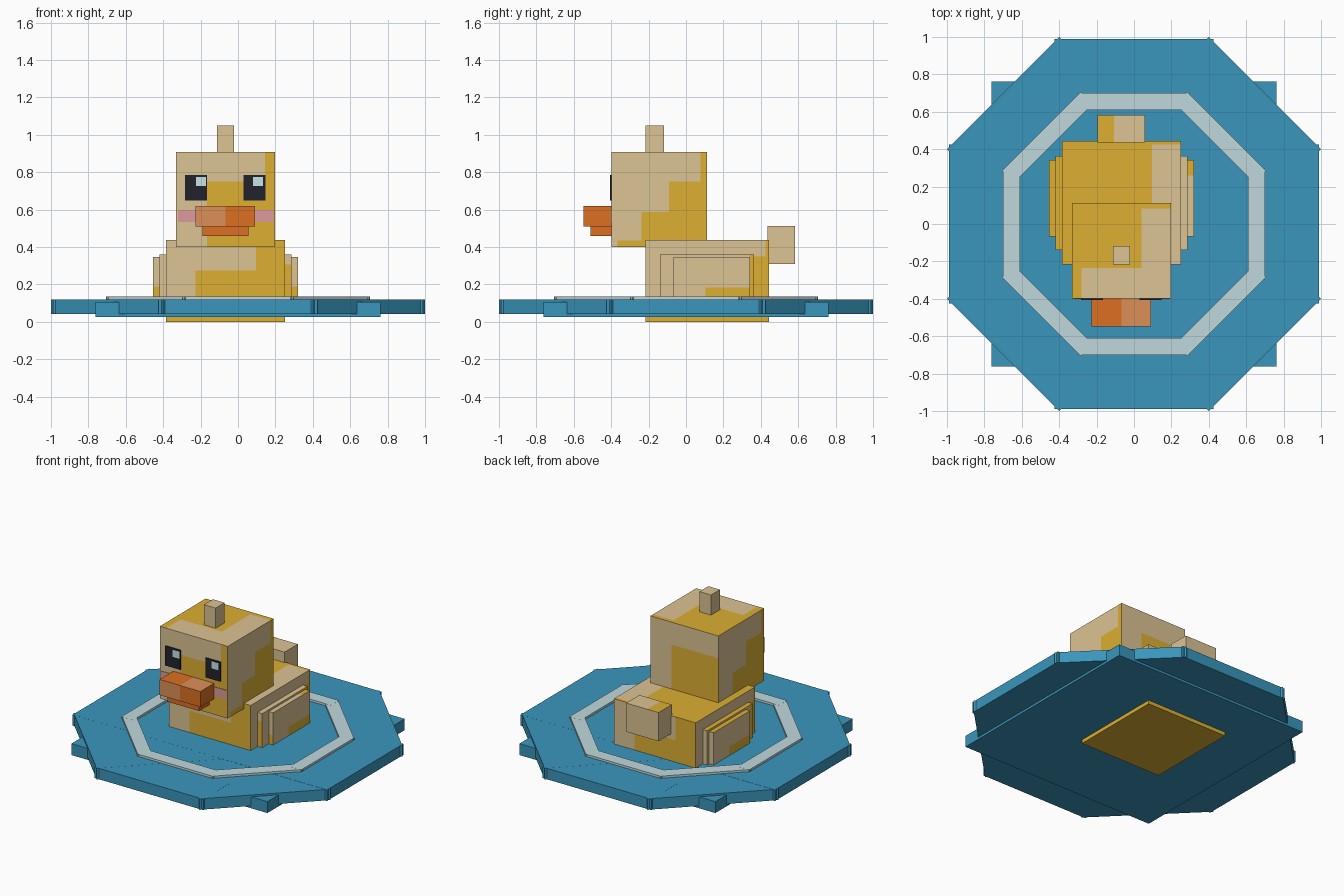
import bpy, bmesh, math
from mathutils import Matrix, Vector

if "Cube" in bpy.data.objects:
    bpy.data.objects.remove(bpy.data.objects["Cube"], do_unlink=True)


def material(name, hex_code):
    """Flat material from an sRGB hex colour."""
    srgb = [int(hex_code[i:i + 2], 16) / 255 for i in (0, 2, 4)]
    rgba = [((c + 0.055) / 1.055) ** 2.4 for c in srgb] + [1.0]
    m = bpy.data.materials.new(name)
    m.use_nodes = True
    m.diffuse_color = rgba
    m.node_tree.nodes["Principled BSDF"].inputs["Base Color"].default_value = rgba
    return m


cream = material("cream down", "DCC494")
gold = material("golden down", "DCAF32")
orange = material("bill orange", "DC7024")
light_orange = material("bill light orange", "DC9058")
blue = material("water blue", "3A96BC")
pale = material("ripple pale blue", "C0D8DC")
black = material("eye black", "22222C")
white = material("eye glint", "D0ECF0")
pink = material("cheek pink", "DE9A9E")


def box(name, lo, hi, mats, rule=None, cuts_u=(), cuts_v=(), turn=0.0):
    """Box from corner to corner; rule(side, u, v) picks a material slot.
    u and v run 0..1 left to right and upwards, seen from outside."""
    lo, hi = Vector(lo), Vector(hi)
    size = hi - lo
    bm = bmesh.new()
    bmesh.ops.create_cube(bm, size=1, matrix=Matrix.Translation((lo + hi) / 2)
                          @ Matrix.Diagonal((*size, 1)))
    both = set(cuts_u) | {1 - u for u in cuts_u}
    for axis, fractions in enumerate((both, both | set(cuts_v), cuts_v)):
        for f in fractions:
            normal = Vector([float(i == axis) for i in range(3)])
            bmesh.ops.bisect_plane(bm, geom=bm.verts[:] + bm.edges[:] + bm.faces[:],
                                   plane_co=lo + size * f, plane_no=normal)
    bm.normal_update()
    if rule:
        for face in bm.faces:
            n = face.normal
            p = [(c - l) / s for c, l, s in zip(face.calc_center_median(), lo, size)]
            if abs(n.z) > 0.5:
                key = ("top" if n.z > 0 else "bottom", p[0], p[1])
            elif abs(n.y) > 0.5:
                key = ("front", p[0], p[2]) if n.y < 0 else ("back", 1 - p[0], p[2])
            else:
                key = ("plus_x", p[1], p[2]) if n.x > 0 else ("minus_x", 1 - p[1], p[2])
            face.material_index = int(rule(*key))
    bm.transform(Matrix.Rotation(turn, 4, "Z"))
    mesh = bpy.data.meshes.new(name)
    bm.to_mesh(mesh)
    bm.free()
    for m in mats:
        mesh.materials.append(m)
    obj = bpy.data.objects.new(name, mesh)
    bpy.context.collection.objects.link(obj)
    return obj


# Water: crossed slabs forming an octagon, with a square slab beneath
for i in range(4):
    top = 0.12 - i * 0.0003
    box(f"water_slab_{i + 1}", (-0.99, -0.424, 0.042), (0.99, 0.424, top),
        [blue], turn=i * math.pi / 4)
box("water_base", (-0.763, -0.763, 0.026), (0.763, 0.763, 0.106), [blue])

# Ripple ring of eight strips
for i in range(8):
    box(f"ripple_{i + 1}", (-0.297, -0.70, 0.115), (0.297, -0.61, 0.135 - i % 2 * 0.0004),
        [pale], turn=i * math.pi / 4)

feathers = [cream, gold]
MID = -0.067


# Body
def body_rule(side, u, v):
    if side == "bottom":
        return True
    if side == "top":
        return not (u > 0.756 and v < 0.97)
    if side in ("front", "back"):
        return u > 0.756 or (u > 0.25 and v < 0.625) or v < 0.06
    return u > 0.97 or (u > 0.88 and v < 0.8) or v < 0.06


box("body", (-0.386, -0.217, 0), (0.251, 0.444, 0.438), feathers, body_rule,
    (0.25, 0.756, 0.88, 0.97), (0.06, 0.625, 0.8, 0.97))


# Head
def head_rule(side, u, v):
    if side == "bottom":
        return True
    if side == "top":
        return not ((u > 0.7 and v < 0.94) or (v < 0.315 and u > 0.095))
    if side in ("front", "back"):
        return (u > 0.31 and v < 0.69) or (u > 0.9 and side == "front")
    return ((u > 0.31 and v < 0.37) or (u > 0.6 and v < 0.69) or u > 0.93
            or (u > 0.06 and v < 0.07))


box("head", (-0.331, -0.397, 0.4), (0.198, 0.113, 0.908), feathers, head_rule,
    (0.06, 0.095, 0.31, 0.6, 0.7, 0.9, 0.93), (0.07, 0.315, 0.37, 0.69, 0.94))

# Crest and tail
box("crest", (-0.112, -0.217, 0.9), (-0.022, -0.118, 1.05), [cream])
box("tail", (-0.195, 0.435, 0.31), (0.058, 0.583, 0.512), feathers,
    lambda side, u, v: side == "top" and u < 0.35, (0.35,))

# Wings: two stepped layers on each side
for sign, label in ((1, "left"), (-1, "right")):
    def inner_rule(side, u, v):
        if side == "top":
            return sign < 0
        if side == "front":
            return sign > 0 and v < 0.8
        return side.endswith("_x") and u > 0.95

    def outer_rule(side, u, v):
        if side == "top":
            return sign < 0 or v > 0.8
        if side == "front":
            return v < 0.38
        return side.endswith("_x") and u > 0.42 and v < 0.36

    def wing(name, reach, y0, y1, z1, rule, cuts_u, cuts_v):
        xs = sorted((MID + sign * 0.3, MID + sign * reach))
        box(f"{label}_{name}", (xs[0], y0, 0.09), (xs[1], y1, z1),
            feathers, rule, cuts_u, cuts_v)

    wing("wing_inner", 0.353, -0.14, 0.364, 0.36, inner_rule, (0.95,), (0.8,))
    wing("wing_outer", 0.387, -0.066, 0.342, 0.347, outer_rule, (0.42,), (0.36, 0.38, 0.8))


# Bill
def bill_rule(side, u, v):
    return (side == "top" and u > 0.5) or (side == "front" and u < 0.5)


box("bill_upper", (-0.226, -0.549, 0.51), (0.092, -0.39, 0.62),
    [orange, light_orange], bill_rule, (0.5,))
box("bill_lower", (-0.19, -0.511, 0.458), (0.055, -0.39, 0.512), [orange])

# Eyes, glints and cheeks
FACE = -0.397
for label, x0, glint in (("right", -0.283, -0.225), ("left", 0.03, 0.08)):
    box(f"{label}_eye", (x0, FACE - 0.008, 0.648), (x0 + 0.116, FACE + 0.001, 0.785), [black])
    box(f"{label}_eye_glint", (glint, FACE - 0.0095, 0.725),
        (glint + 0.054, FACE - 0.007, 0.775), [white])
for label, x0 in (("right", -0.32), ("left", 0.08)):
    box(f"{label}_cheek", (x0, FACE - 0.004, 0.535), (x0 + 0.11, FACE + 0.001, 0.597), [pink])
